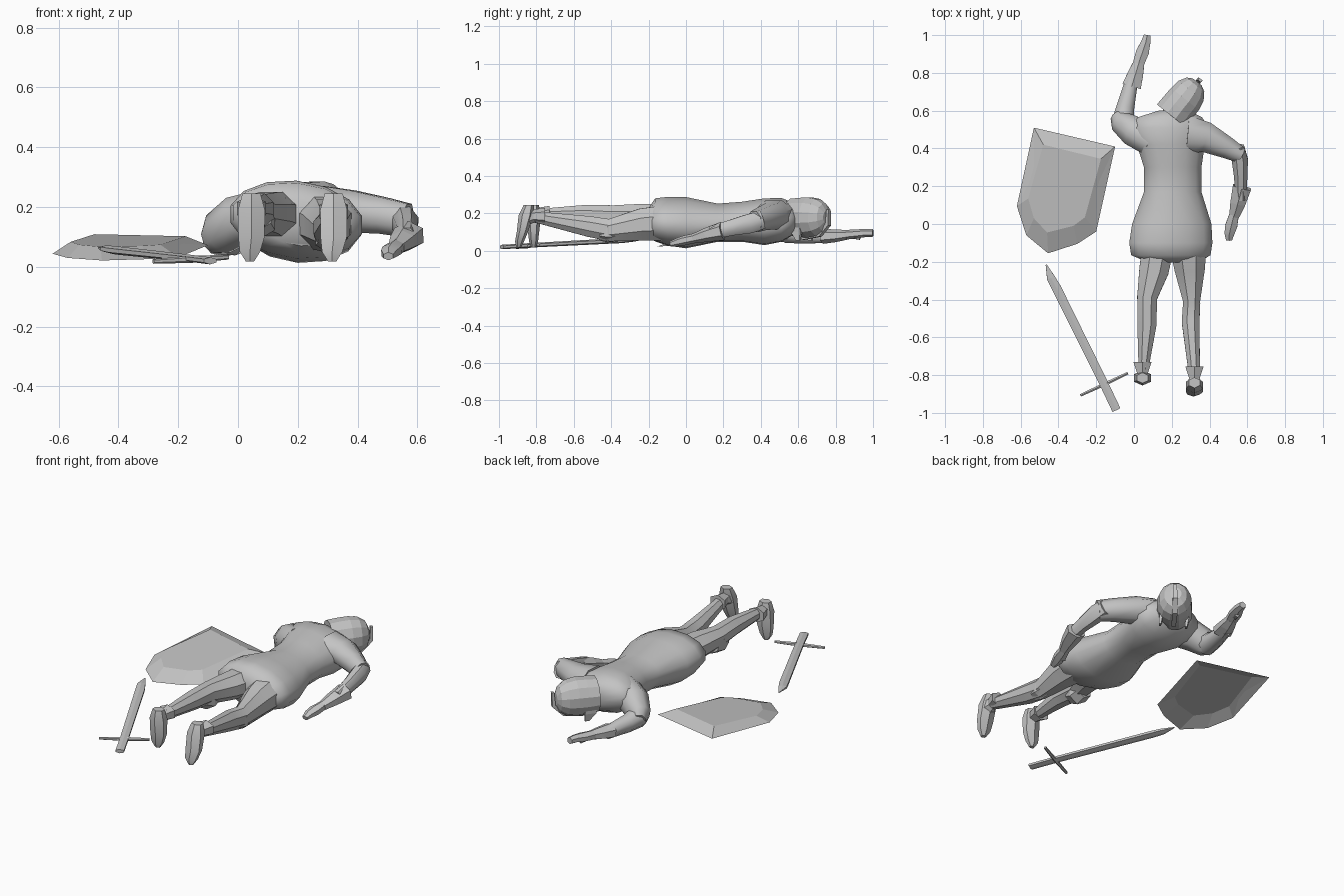
import bpy, bmesh, math
from mathutils import Vector

steel = bpy.data.materials.new("steel_grey")
steel.diffuse_color = (0.55, 0.55, 0.55, 1)


def finish(name, bm, angle):
    bmesh.ops.recalc_face_normals(bm, faces=bm.faces[:])
    me = bpy.data.meshes.new(name)
    bm.to_mesh(me)
    bm.free()
    me.materials.append(steel)
    ob = bpy.data.objects.new(name, me)
    bpy.context.collection.objects.link(ob)
    if angle:
        bpy.ops.object.select_all(action='DESELECT')
        ob.select_set(True)
        bpy.context.view_layer.objects.active = ob
        bpy.ops.object.shade_smooth_by_angle(angle=math.radians(angle))
    return ob


def skin(name, rings, angle):
    """Join equal-sized rings of points into a capped surface."""
    bm = bmesh.new()
    loops = [[bm.verts.new(p) for p in ring] for ring in rings]
    n = len(loops[0])
    for a, b in zip(loops, loops[1:]):
        for i in range(n):
            j = (i + 1) % n
            bm.faces.new((a[i], a[j], b[j], b[i]))
    bm.faces.new(loops[0])
    bm.faces.new(loops[-1])
    return finish(name, bm, angle)


def loft(name, path, sides=8, angle=40, ref=(0, 0, 1), axis=None, roll=0):
    """path rows: x, y, z, half width, half height; rings follow the path."""
    pts = [Vector(r[:3]) for r in path]
    angles = [2 * math.pi * (i + 0.5) / sides for i in range(sides)]
    cmax = max(math.cos(a) for a in angles)
    smax = max(math.sin(a) for a in angles)
    rings = []
    for k, r in enumerate(path):
        t = Vector(axis) if axis else pts[min(k + 1, len(pts) - 1)] - pts[max(k - 1, 0)]
        side = t.cross(Vector(ref)).normalized()
        up = side.cross(t).normalized()
        # roll shears the section so one flank hangs lower
        side_r = side + up * roll
        rings.append([pts[k] + side_r * r[3] * math.cos(a) / cmax
                      + up * r[4] * math.sin(a) / smax for a in angles])
    return skin(name, rings, angle)


# tunic from closed seat to collar
loft("tunic", [
    (0.21, -0.205, 0.145, 0.13, 0.075), (0.195, -0.165, 0.165, 0.21, 0.115),
    (0.195, -0.10, 0.158, 0.22, 0.13), (0.20, 0.00, 0.15, 0.21, 0.137),
    (0.205, 0.17, 0.15, 0.152, 0.102), (0.205, 0.30, 0.155, 0.152, 0.107),
    (0.195, 0.42, 0.155, 0.18, 0.125), (0.19, 0.51, 0.165, 0.205, 0.117),
    (0.19, 0.565, 0.17, 0.17, 0.09), (0.21, 0.60, 0.17, 0.08, 0.06),
], sides=14, angle=60, axis=(0, 1, 0), roll=-0.08)
loft("neck", [(0.20, 0.54, 0.17, 0.07, 0.06), (0.25, 0.66, 0.17, 0.06, 0.06)])

# legs
loft("left_leg", [
    (0.13, -0.10, 0.17, 0.085, 0.08), (0.105, -0.25, 0.18, 0.078, 0.07),
    (0.07, -0.39, 0.185, 0.053, 0.058), (0.068, -0.54, 0.195, 0.05, 0.05),
    (0.05, -0.77, 0.195, 0.026, 0.03)], angle=30)
loft("right_leg", [
    (0.285, -0.10, 0.15, 0.10, 0.095), (0.295, -0.24, 0.14, 0.08, 0.085),
    (0.305, -0.41, 0.11, 0.045, 0.06), (0.30, -0.52, 0.13, 0.047, 0.055),
    (0.32, -0.80, 0.18, 0.029, 0.03)], angle=30)
# knee guards, on the ground side
loft("left_knee", [(0.072, -0.34, 0.16, 0.047, 0.055), (0.07, -0.39, 0.155, 0.054, 0.065),
                   (0.068, -0.44, 0.17, 0.042, 0.05)], sides=6, angle=0)
loft("right_knee", [(0.304, -0.37, 0.105, 0.04, 0.055), (0.305, -0.42, 0.10, 0.046, 0.055),
                    (0.305, -0.46, 0.105, 0.037, 0.05)], sides=6, angle=0)

# boots: flared cuff and a foot hanging with the toe down
for side, x, y, z, lean in (("left", 0.045, -0.73, 0.195, 0.0), ("right", 0.32, -0.755, 0.185, 0.05)):
    loft(side + "_boot_cuff", [
        (x, y, z, 0.048, 0.045), (x, y - 0.06, z, 0.028, 0.035),
        (x, y - 0.09, z - 0.005, 0.037, 0.042)], sides=6, angle=0)
    f = y - 0.085
    loft(side + "_foot", [
        (x, f, 0.245, 0.03, 0.028), (x, f - lean * 0.3, 0.19, 0.045, 0.04),
        (x, f - lean * 0.7, 0.10, 0.044, 0.03), (x - 0.005, f - lean, 0.05, 0.034, 0.024),
        (x - 0.005, f - lean * 1.1, 0.018, 0.014, 0.013)],
        sides=6, angle=30, ref=(0, 1, 0), axis=(0, 0, 1))

# left arm stretched past the head
loft("left_upper_arm", [
    (0.10, 0.44, 0.18, 0.085, 0.08), (0.00, 0.49, 0.155, 0.08, 0.08),
    (-0.065, 0.535, 0.11, 0.06, 0.07), (-0.09, 0.57, 0.09, 0.035, 0.05)], angle=50)
loft("left_forearm", [
    (-0.06, 0.54, 0.10, 0.058, 0.058), (-0.045, 0.62, 0.085, 0.047, 0.047),
    (-0.01, 0.77, 0.075, 0.033, 0.033)], angle=50)
loft("left_gauntlet", [
    (-0.012, 0.73, 0.077, 0.05, 0.04), (0.01, 0.80, 0.08, 0.04, 0.034),
    (0.028, 0.86, 0.085, 0.028, 0.026)], sides=6, angle=0)
loft("left_hand", [
    (0.024, 0.85, 0.085, 0.03, 0.026), (0.045, 0.91, 0.09, 0.034, 0.024),
    (0.062, 0.96, 0.095, 0.025, 0.022), (0.07, 1.0, 0.095, 0.018, 0.02)], sides=6, angle=30)
loft("left_thumb", [(0.03, 0.88, 0.08, 0.014, 0.014), (0.05, 0.93, 0.068, 0.01, 0.01)], sides=5)

# right arm bent back along the body
loft("right_upper_arm", [
    (0.28, 0.47, 0.19, 0.105, 0.08), (0.38, 0.46, 0.185, 0.08, 0.07),
    (0.49, 0.405, 0.17, 0.058, 0.06), (0.565, 0.365, 0.155, 0.042, 0.056)], angle=50)
loft("right_forearm", [
    (0.55, 0.41, 0.165, 0.033, 0.047), (0.56, 0.34, 0.145, 0.043, 0.052),
    (0.565, 0.25, 0.125, 0.035, 0.043), (0.565, 0.13, 0.095, 0.03, 0.035)], angle=50)
loft("right_gauntlet", [
    (0.572, 0.195, 0.105, 0.049, 0.05), (0.55, 0.11, 0.085, 0.04, 0.038),
    (0.53, 0.04, 0.065, 0.026, 0.026)], sides=6, angle=0)
loft("right_hand", [
    (0.53, 0.05, 0.068, 0.025, 0.026), (0.515, -0.01, 0.055, 0.032, 0.026),
    (0.505, -0.05, 0.045, 0.026, 0.022), (0.503, -0.085, 0.035, 0.016, 0.014)], sides=6, angle=30)
loft("right_thumb", [(0.53, 0.03, 0.06, 0.014, 0.014), (0.49, -0.01, 0.04, 0.01, 0.01)], sides=5)

# helmet: faceted dome with flared neck guard, crown pointing away from the body
out = (0.78, -0.62, 0)
loft("helmet", [
    (0.198, 0.572, 0.18, 0.098, 0.098), (0.235, 0.62, 0.178, 0.095, 0.105),
    (0.27, 0.662, 0.178, 0.094, 0.107), (0.302, 0.705, 0.178, 0.085, 0.098),
    (0.325, 0.738, 0.178, 0.06, 0.073), (0.335, 0.752, 0.178, 0.03, 0.035)],
    sides=12, angle=0, axis=(0.62, 0.78, 0))
loft("face_ridge", [(0.245, 0.625, 0.068, 0.01, 0.012), (0.31, 0.715, 0.085, 0.01, 0.014),
                    (0.345, 0.76, 0.14, 0.01, 0.014), (0.35, 0.762, 0.22, 0.007, 0.01)],
     sides=4, angle=0, ref=out)
for name, x, y in (("left_cheek_guard", 0.165, 0.645), ("right_cheek_guard", 0.295, 0.58)):
    loft(name, [(x, y, 0.19, 0.035, 0.01), (x + 0.01, y + 0.01, 0.10, 0.032, 0.009),
                (x + 0.025, y + 0.02, 0.055, 0.012, 0.006)],
         sides=4, angle=0, ref=out, axis=(0, 0, 1))

# shield: thin dished shell, hollow underneath and sloping with y
rim = [(-0.53, 0.51), (-0.10, 0.41), (-0.20, -0.04), (-0.30, -0.105),
       (-0.455, -0.155), (-0.57, -0.06), (-0.62, 0.095)]
face = [(-0.48, 0.42), (-0.175, 0.345), (-0.26, 0.035), (-0.32, -0.01),
        (-0.46, -0.045), (-0.53, 0.03), (-0.56, 0.135)]


def dished(points, lift):
    return [(x, y, 0.035 + 0.09 * y + lift) for x, y in points]


skin("shield", [dished(face, 0.03), dished(rim, 0), dished(face, 0.036)], 0)

# sword lying point toward the shield
loft("sword_blade", [
    (-0.093, -0.985, 0.02, 0.023, 0.012), (-0.157, -0.85, 0.028, 0.023, 0.012),
    (-0.41, -0.34, 0.055, 0.025, 0.014), (-0.44, -0.285, 0.06, 0.022, 0.012),
    (-0.465, -0.215, 0.063, 0.003, 0.003)], sides=6, angle=0, axis=(-0.44, 0.89, 0.05))
loft("sword_guard", [(-0.283, -0.907, 0.018, 0.007, 0.008), (-0.155, -0.848, 0.025, 0.009, 0.012),
                     (-0.033, -0.79, 0.032, 0.007, 0.008)], sides=6, angle=0)
